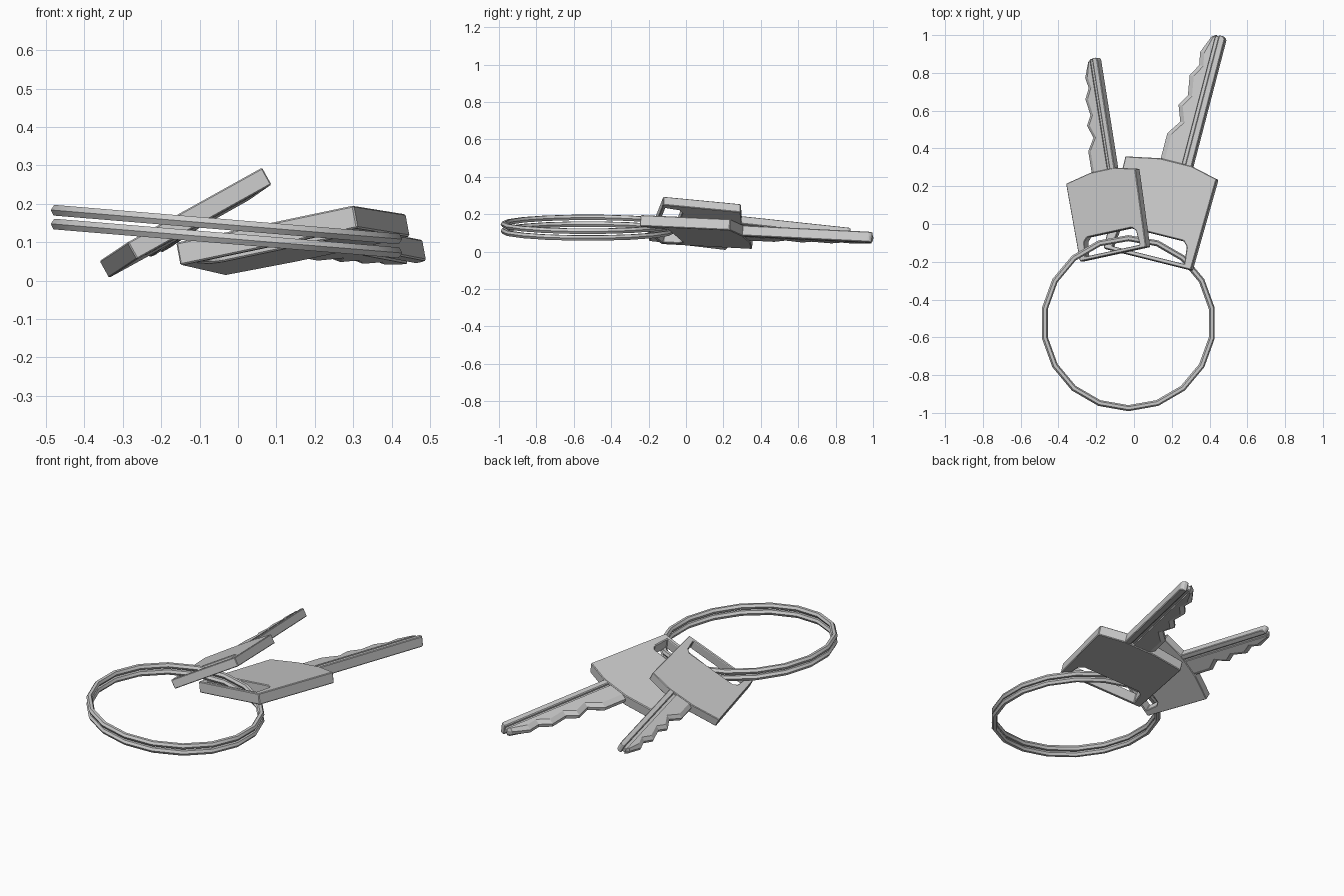
import bpy, bmesh
from math import radians
from mathutils import Matrix, Vector

if "Cube" in bpy.data.objects:
    bpy.data.objects.remove(bpy.data.objects["Cube"])

# Key outline in key space: u across, v along the key from the bow's bottom edge
BOW = [(-0.243, 0), (0.243, 0), (0.254, 0.5), (0.105, 0.535), (-0.07, 0.535), (-0.254, 0.5)]
SLOT = [(-0.2, 0.022), (0.2, 0.022), (0.19, 0.115), (0.165, 0.14), (-0.165, 0.14), (-0.19, 0.115)]
TEETH = [(-0.07, 0.52), (-0.07, 0.674), (-0.018, 0.75), (-0.05, 0.834), (-0.014, 0.895),
         (-0.032, 1.0), (0.004, 1.065), (-0.009, 1.134), (0.029, 1.226), (0.052, 1.243)]


def make_object(name, bm, matrix):
    bmesh.ops.recalc_face_normals(bm, faces=bm.faces)
    mesh = bpy.data.meshes.new(name)
    bm.to_mesh(mesh)
    bm.free()
    ob = bpy.data.objects.new(name, mesh)
    bpy.context.collection.objects.link(ob)
    ob.matrix_world = matrix
    return ob


def plate(name, loops, thick, matrix):
    """Flat plate; loops after the first are holes."""
    bm = bmesh.new()
    for loop in loops:
        vs = [bm.verts.new((x, y, -thick / 2)) for x, y in loop]
        for a, b in zip(vs, vs[1:] + vs[:1]):
            bm.edges.new((a, b))
    bmesh.ops.triangle_fill(bm, use_beauty=True, use_dissolve=False, edges=bm.edges[:])
    ext = bmesh.ops.extrude_face_region(bm, geom=bm.faces[:], use_keep_orig=True)
    bmesh.ops.translate(bm, vec=(0, 0, thick),
                        verts=[g for g in ext['geom'] if isinstance(g, bmesh.types.BMVert)])
    ob = make_object(name, bm, matrix)
    mod = ob.modifiers.new("edge_bevel", 'BEVEL')
    mod.width = 0.004
    mod.segments = 1
    return ob


def layered(name, layers, matrix):
    """Solid through a stack of matching outlines, each (height, points)."""
    bm = bmesh.new()
    rows = [[bm.verts.new((x, y, z)) for x, y in pts] for z, pts in layers]
    n = len(rows[0])
    for lo, hi in zip(rows, rows[1:]):
        for i in range(n):
            j = (i + 1) % n
            bm.faces.new((lo[i], lo[j], hi[j], hi[i]))
    caps = [bm.faces.new(rows[0]), bm.faces.new(rows[-1])]
    bmesh.ops.triangulate(bm, faces=caps)
    return make_object(name, bm, matrix)


def key(name, origin, across, along, scale):
    v = Vector(along).normalized()
    u = Vector(across)
    u = (u - v * u.dot(v)).normalized()
    m = Matrix((u, v, u.cross(v))).transposed().to_4x4()
    m = Matrix.Translation(origin) @ m @ Matrix.Scale(scale, 4)
    # bow with the slot for the ring
    plate(name + "_bow", [BOW, SLOT], 0.06, m)
    # toothed blade with bevelled cuts
    full = TEETH + [(0.052, 0.52)]
    inset = [(x + 0.026, y) for x, y in TEETH[:-2]] + [(0.042, 1.226), (0.052, 1.235), (0.052, 0.52)]
    layered(name + "_toothed_blade",
            [(-0.025, inset), (-0.009, full), (0.009, full), (0.025, inset)], m)
    # thin web forming the groove, and the thick spine
    plate(name + "_groove_web", [[(0.045, 0.52), (0.08, 0.52), (0.08, 1.238), (0.045, 1.238)]], 0.03, m)
    plate(name + "_spine", [[(0.07, 0.52), (0.106, 0.52), (0.106, 1.23), (0.095, 1.243), (0.07, 1.243)]], 0.056, m)


# Two keys of the same cut, the left one smaller and rolled over
key("large_key", (0.075, -0.188, 0.118), (0.95, -0.242, 0.2), (0.25, 0.96, -0.048), 1.0)
key("small_key", (-0.1, -0.16, 0.175), (0.857, 0.19, 0.476), (-0.155, 0.98, -0.105), 0.84)

# Split ring: two stacked coils, slightly tilted
for name, z in (("ring_lower_coil", 0.11), ("ring_upper_coil", 0.146)):
    bpy.ops.mesh.primitive_torus_add(major_segments=18, minor_segments=6,
                                     major_radius=0.45, minor_radius=0.016)
    ring = bpy.context.object
    ring.name = name
    ring.matrix_world = (Matrix.Translation((-0.03, -0.525, z)) @ Matrix.Rotation(0.083, 4, 'Y')
                         @ Matrix.Rotation(radians(10), 4, 'Z'))
    bpy.ops.object.shade_smooth_by_angle(angle=radians(30))
